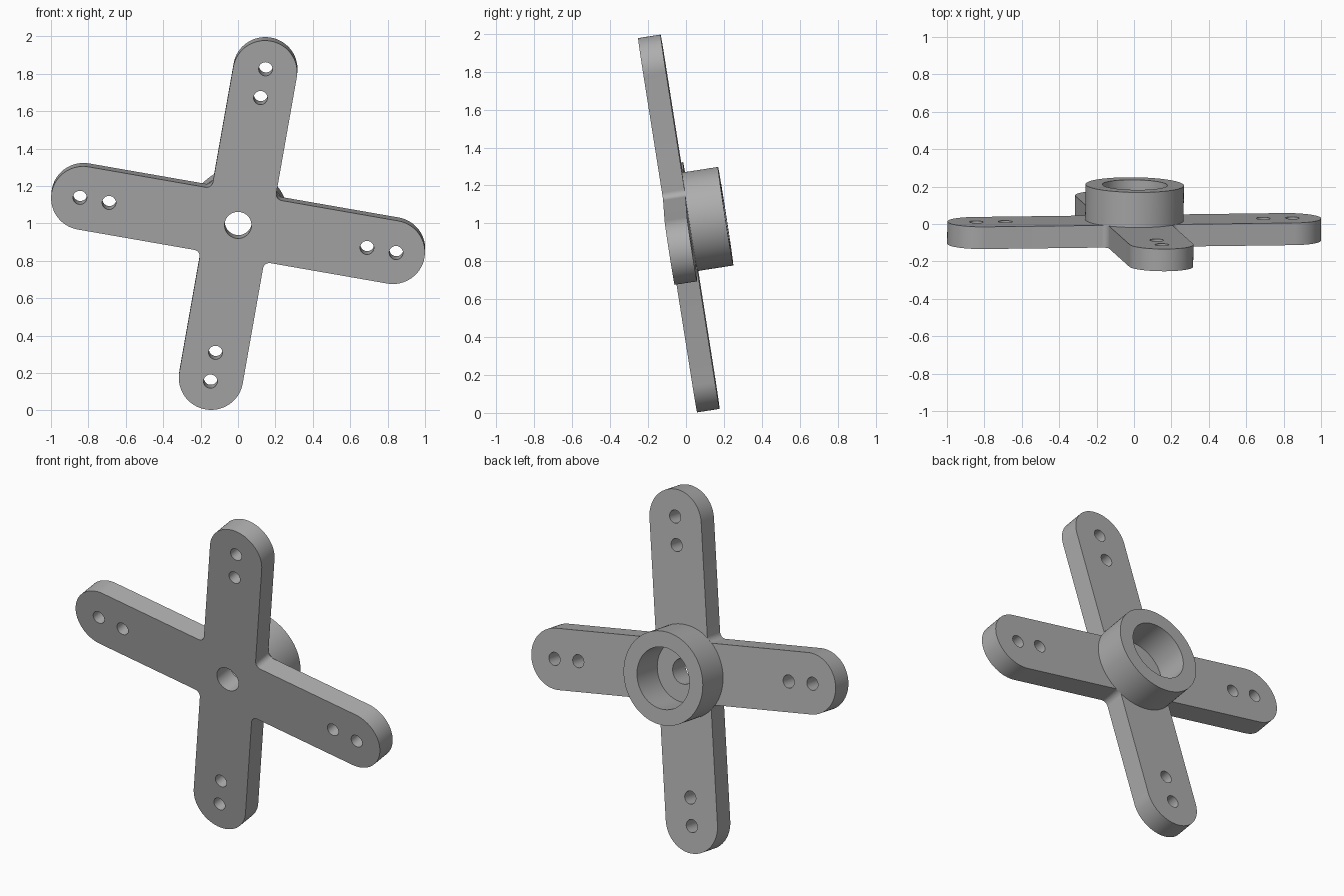
import bpy, bmesh
from math import cos, sin, pi, radians
from mathutils import Vector, Matrix

cube = bpy.data.objects.get("Cube")
if cube:
    bpy.data.objects.remove(cube, do_unlink=True)

# Dimensions
ARM, HALF_W, FILLET = 0.84, 0.172, 0.035
THICK, HUB_R, BORE_R, HUB_H = 0.12, 0.263, 0.174, 0.19

grey = bpy.data.materials.new("plain grey")
grey.use_nodes = True
colour = (0.42, 0.42, 0.42, 1)
grey.diffuse_color = colour
grey.node_tree.nodes["Principled BSDF"].inputs["Base Color"].default_value = colour

# Tilted frame: arm axes and the front-facing normal
u = Vector((0.845, 0.0107, -0.1475)).normalized()
n = u.cross(Vector((0.15, -0.132, 0.835))).normalized()
v = n.cross(u)
frame = Matrix((u, v, n)).transposed().to_4x4()
frame.translation = (0, -0.097, 0.99)


def arc(cx, cy, r, start, end, steps):
    angles = [radians(start + (end - start) * i / steps) for i in range(steps + 1)]
    return [Vector((cx + r * cos(a), cy + r * sin(a))) for a in angles]


def circle(cx, cy, r, steps=64):
    return arc(cx, cy, r, 0, 360, steps)[:-1]


def extruded(name, loops, z0, z1):
    """Fill the outer loop minus the inner loops and extrude from z0 to z1."""
    curve = bpy.data.curves.new(name + "_profile", 'CURVE')
    curve.dimensions, curve.fill_mode = '2D', 'BOTH'
    curve.extrude = (z1 - z0) / 2
    for loop in loops:
        spline = curve.splines.new('POLY')
        spline.points.add(len(loop) - 1)
        for point, p in zip(spline.points, loop):
            point.co = (p.x, p.y, 0, 1)
        spline.use_cyclic_u = True
    profile = bpy.data.objects.new(name + "_profile", curve)
    mesh = bpy.data.meshes.new_from_object(profile)
    bpy.data.objects.remove(profile)
    bpy.data.curves.remove(curve)

    bm = bmesh.new()
    bm.from_mesh(mesh)
    bmesh.ops.remove_doubles(bm, verts=bm.verts, dist=0.0001)
    bmesh.ops.translate(bm, verts=bm.verts, vec=(0, 0, (z0 + z1) / 2))
    bmesh.ops.recalc_face_normals(bm, faces=bm.faces)
    bm.to_mesh(mesh)
    bm.free()
    mesh.name = name
    mesh.materials.clear()
    mesh.materials.append(grey)
    obj = bpy.data.objects.new(name, mesh)
    bpy.context.collection.objects.link(obj)
    obj.matrix_world = frame
    bpy.ops.object.select_all(action='DESELECT')
    obj.select_set(True)
    bpy.context.view_layer.objects.active = obj
    bpy.ops.object.shade_smooth_by_angle(angle=radians(30))
    return obj


# Four-armed plate: rounded tips, filleted inner corners, two holes per arm
corner = HALF_W + FILLET
quarter = arc(ARM, 0, HALF_W, -90, 90, 32) + arc(corner, corner, FILLET, -90, -180, 8)
outline, holes = [], [circle(0, 0, 0.072)]
for k in range(4):
    turn = Matrix.Rotation(k * pi / 2, 2)
    outline += [turn @ p for p in quarter]
    for distance in (0.70, 0.858):
        centre = turn @ Vector((distance, 0))
        holes.append(circle(centre.x, centre.y, 0.037, 32))
extruded("cross_plate", [outline] + holes, -THICK, 0)

# Hollow hub on the back of the plate
extruded("hub_ring", [circle(0, 0, HUB_R, 96), circle(0, 0, BORE_R, 96)],
         -THICK - HUB_H, -THICK)
